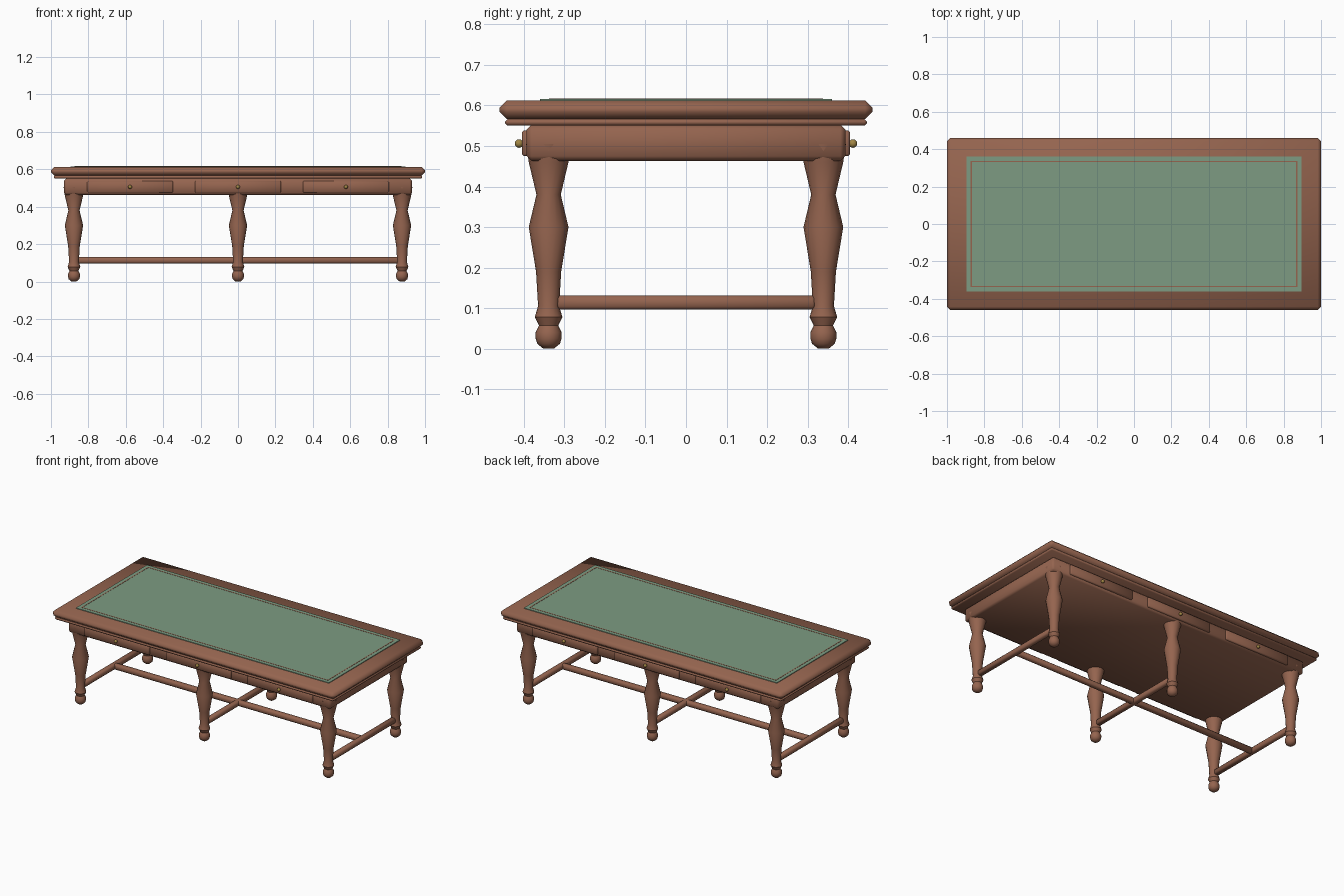
import bpy, bmesh, math

if "Cube" in bpy.data.objects:
    bpy.data.objects.remove(bpy.data.objects["Cube"])


def material(name, rgb):
    m = bpy.data.materials.new(name)
    m.diffuse_color = (*rgb, 1)
    m.use_nodes = True
    m.node_tree.nodes["Principled BSDF"].inputs["Base Color"].default_value = m.diffuse_color
    return m


WOOD = material("brown wood", (0.30, 0.128, 0.078))
LEATHER = material("green leather", (0.205, 0.33, 0.225))
BRASS = material("brass", (0.36, 0.24, 0.06))


def finish(bm, name, mat, angle=60):
    bmesh.ops.recalc_face_normals(bm, faces=bm.faces)
    me = bpy.data.meshes.new(name)
    bm.to_mesh(me)
    bm.free()
    me.materials.append(mat)
    ob = bpy.data.objects.new(name, me)
    bpy.context.collection.objects.link(ob)
    bpy.ops.object.select_all(action='DESELECT')
    ob.select_set(True)
    bpy.context.view_layer.objects.active = ob
    if angle:
        bpy.ops.object.shade_smooth_by_angle(angle=math.radians(angle))
    return ob


def box(name, lo, hi, mat=WOOD, bevel=0.0, angle=60):
    bm = bmesh.new()
    bmesh.ops.create_cube(bm, size=1)
    for v in bm.verts:
        v.co = [(a + b) / 2 + c * (b - a) for a, b, c in zip(lo, hi, v.co)]
    if bevel:
        bmesh.ops.bevel(bm, geom=bm.edges[:], offset=bevel, segments=1,
                        affect='EDGES', profile=0.5)
    return finish(bm, name, mat, angle)


def turned(name, profile, loc, sides=16):
    """Lathe a (radius, height) profile around a vertical axis."""
    bm = bmesh.new()
    rings = []
    for r, z in profile:
        rings.append([bm.verts.new((loc[0] + r * math.cos(2 * math.pi * i / sides),
                                    loc[1] + r * math.sin(2 * math.pi * i / sides), z))
                      for i in range(sides)])
    for a, b in zip(rings, rings[1:]):
        for i in range(sides):
            j = (i + 1) % sides
            bm.faces.new((a[i], a[j], b[j], b[i]))
    bm.faces.new(rings[0][::-1])
    bm.faces.new(rings[-1])
    return finish(bm, name, WOOD, 40)


# Table top, under-moulding and solid apron
box("table_top", (-1, -0.46, 0.566), (1, 0.46, 0.612), bevel=0.018)
box("under_moulding", (-0.985, -0.446, 0.55), (0.985, 0.446, 0.567), bevel=0.006)
box("apron", (-0.93, -0.393, 0.463), (0.93, 0.393, 0.552), bevel=0.012)

# Leather writing surface with a thin border line
box("leather_inlay", (-0.895, -0.36, 0.606), (0.895, 0.36, 0.616), LEATHER, angle=0)
for s in (-1, 1):
    y, x = s * 0.335, s * 0.87
    box("border_line_long", (-0.873, y - 0.003, 0.612), (0.873, y + 0.003, 0.617), angle=0)
    box("border_line_short", (x - 0.003, -0.335, 0.612), (x + 0.003, 0.335, 0.617), angle=0)

# Drawers with knobs on the front and back
for s in (-1, 1):
    for x in (-0.577, 0, 0.577):
        y0, y1 = sorted((s * 0.38, s * 0.405))
        box("drawer_front", (x - 0.229, y0, 0.475), (x + 0.229, y1, 0.538), bevel=0.005)
        bm = bmesh.new()
        bmesh.ops.create_uvsphere(bm, u_segments=12, v_segments=8, radius=0.0105)
        bmesh.ops.translate(bm, verts=bm.verts, vec=(x, s * 0.412, 0.506))
        finish(bm, "drawer_knob", BRASS)

# Turned legs
LEG = [(0.013, 0.003), (0.028, 0.012), (0.032, 0.025), (0.032, 0.04), (0.026, 0.053),
       (0.024, 0.057), (0.034, 0.078), (0.026, 0.105), (0.031, 0.19), (0.049, 0.30),
       (0.030, 0.38), (0.049, 0.46), (0.0555, 0.505)]
LEG[0] = (0.013, 0.0)
for x in (-0.877, 0, 0.877):
    for y in (-0.339, 0.339):
        turned("leg", LEG, (x, y))

# Stretchers: three crosswise, one lengthwise
for x in (-0.877, 0, 0.877):
    box("cross_stretcher", (x - 0.0175, -0.32, 0.096), (x + 0.0175, 0.32, 0.131), bevel=0.008)
box("long_stretcher", (-0.877, -0.0175, 0.0965), (0.877, 0.0175, 0.1305), bevel=0.008)
